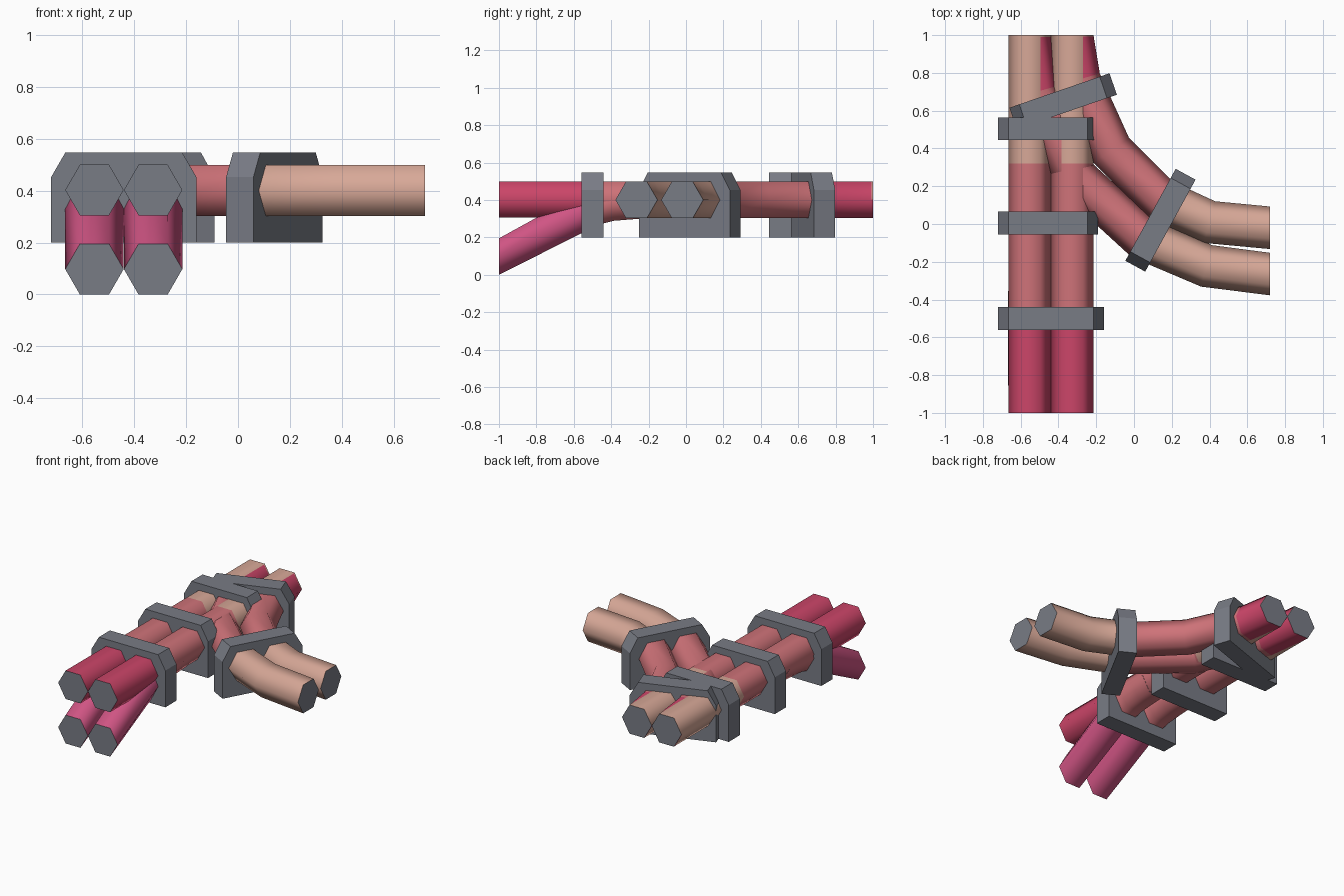
import bpy, bmesh, math
from mathutils import Vector, Matrix

if "Cube" in bpy.data.objects:
    bpy.data.objects.remove(bpy.data.objects["Cube"])


def mat(name, rgb):
    m = bpy.data.materials.new(name)
    m.diffuse_color = (*rgb, 1)
    m.use_nodes = True
    m.node_tree.nodes["Principled BSDF"].inputs["Base Color"].default_value = m.diffuse_color
    return m


GREY = mat("grey", (0.19, 0.20, 0.235))
BEIGE = mat("beige", (0.68, 0.39, 0.31))
SALMON = mat("salmon", (0.62, 0.17, 0.19))
CRIMSON = mat("crimson", (0.60, 0.06, 0.14))
PINK = mat("pink", (0.63, 0.09, 0.23))
MATS = [GREY, BEIGE, SALMON, CRIMSON, PINK]
R = 0.1125
UP = Vector((0, 0, 1))


def finish(name, bm):
    bmesh.ops.recalc_face_normals(bm, faces=bm.faces)
    me = bpy.data.meshes.new(name)
    bm.to_mesh(me)
    bm.free()
    for m in MATS:
        me.materials.append(m)
    ob = bpy.data.objects.new(name, me)
    bpy.context.collection.objects.link(ob)
    return ob


def pipe(name, pts, colours, start, end):
    """Six-sided pipe swept along pts, one colour per segment, grey end caps."""
    pts = [Vector(p) for p in pts]
    segs = [(b - a).normalized() for a, b in zip(pts, pts[1:])]
    bm = bmesh.new()
    rings = []
    for i, p in enumerate(pts):
        if i == 0:
            n, scale = Vector(start), 1
        elif i == len(pts) - 1:
            n, scale = Vector(end), 1
        else:
            n = (segs[i - 1] + segs[i]).normalized()
            scale = 1 / n.dot(segs[i])
        side = n.cross(UP).normalized()
        up = side.cross(n)
        rings.append([bm.verts.new(p + side * R * scale * math.cos(a) + up * R * math.sin(a))
                      for a in (k * math.pi / 3 for k in range(6))])
    for r0, r1, c in zip(rings, rings[1:], colours):
        for k in range(6):
            f = bm.faces.new((r0[k], r0[(k + 1) % 6], r1[(k + 1) % 6], r1[k]))
            f.material_index = MATS.index(c)
            f.smooth = True
    bm.faces.new(rings[0])
    bm.faces.new(rings[-1])
    return finish(name, bm)


def bracket(name, x, y, length, angle):
    """Upright plate with clipped top corners."""
    h = length / 2
    prof = [(-h, 0.2), (h, 0.2), (h, 0.452), (h - 0.055, 0.547), (-h + 0.055, 0.547), (-h, 0.452)]
    bm = bmesh.new()
    f = bm.faces.new([bm.verts.new((u, -0.06, z)) for u, z in prof])
    ext = bmesh.ops.extrude_face_region(bm, geom=[f])["geom"]
    bmesh.ops.translate(bm, vec=(0, 0.12, 0),
                        verts=[v for v in ext if isinstance(v, bmesh.types.BMVert)])
    if f.is_valid and len(bm.faces) == 7:
        bm.faces.new([v for v in f.verts][::-1])
    bm.transform(Matrix.Translation((x, y, 0)) @ Matrix.Rotation(math.radians(angle), 4, 'Z'))
    return finish(name, bm)


# straight and descending pipes, side by side
for tag, x in (("left", -0.553), ("right", -0.327)):
    pipe("straight_pipe_" + tag, [(x, -1, 0.4025), (x, -0.5, 0.4025), (x, 0.32, 0.4025), (x, 1, 0.4025)],
         [CRIMSON, SALMON, BEIGE], (0, 1, 0), (0, 1, 0))
    pipe("descending_pipe_" + tag,
         [(x, -1, 0.0975), (x, -0.5, 0.36), (x, -0.4, 0.385), (x, -0.28, 0.395), (x, -0.17, 0.40)],
         [PINK, SALMON, SALMON, SALMON], (0, 1, 0), (0, 1, 0))

# curved branch pipes
Z = 0.4005
branch = {
    "outer": [(-0.327, 1), (-0.29, 0.765), (-0.12, 0.39), (0.14, 0.13), (0.40, 0.01), (0.72, -0.02)],
    "inner": [(-0.553, 1), (-0.515, 0.70), (-0.31, 0.25), (0.05, -0.08), (0.385, -0.222), (0.72, -0.265)],
}
for tag, pts in branch.items():
    pipe("branch_pipe_" + tag, [(x, y, Z) for x, y in pts],
         [CRIMSON, SALMON, SALMON, BEIGE, BEIGE], (0, -1, 0), (1, 0, 0))

# support brackets
bracket("front_bracket", -0.44, -0.5, 0.56, 0)
bracket("middle_bracket", -0.455, 0.005, 0.53, 0)
bracket("rear_bracket", -0.455, 0.505, 0.53, 0)
bracket("branch_start_bracket", -0.375, 0.65, 0.56, 19)
bracket("branch_end_bracket", 0.14, 0.02, 0.555, 61.3)
